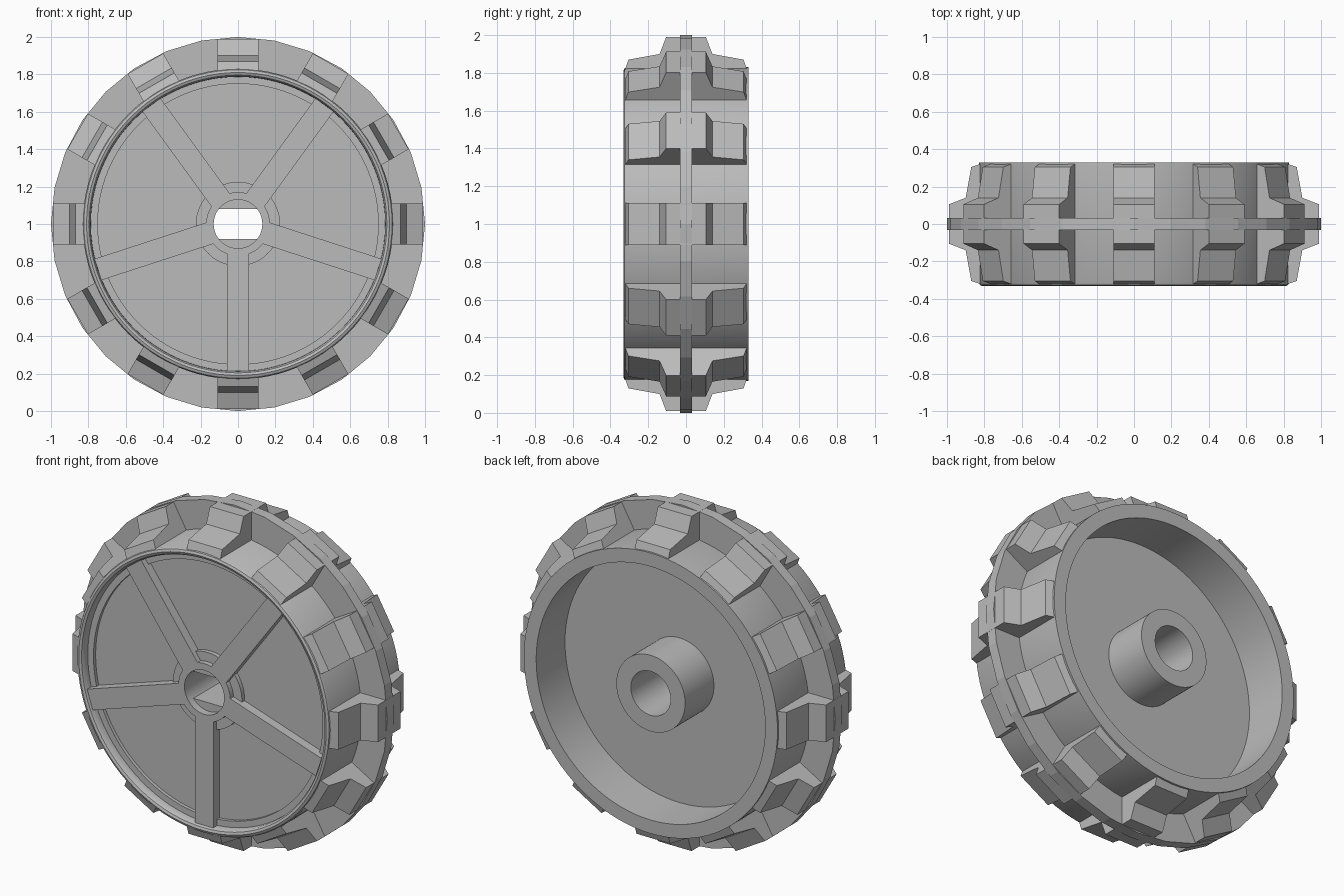
import bpy, bmesh, math
from mathutils import Matrix, Vector

cube = bpy.data.objects.get("Cube")
if cube:
    bpy.data.objects.remove(cube)

GREY = (0.5, 0.5, 0.5, 1)
mat = bpy.data.materials.new("plain_grey")
mat.use_nodes = True
mat.diffuse_color = GREY
mat.node_tree.nodes["Principled BSDF"].inputs["Base Color"].default_value = GREY
CENTRE = Vector((0, 0, 1))


def finish(name, bm, smooth=False):
    bmesh.ops.recalc_face_normals(bm, faces=bm.faces)
    bmesh.ops.translate(bm, verts=bm.verts, vec=CENTRE)
    mesh = bpy.data.meshes.new(name)
    bm.to_mesh(mesh)
    bm.free()
    mesh.materials.append(mat)
    obj = bpy.data.objects.new(name, mesh)
    bpy.context.collection.objects.link(obj)
    if smooth:
        bpy.ops.object.select_all(action='DESELECT')
        obj.select_set(True)
        bpy.context.view_layer.objects.active = obj
        bpy.ops.object.shade_smooth_by_angle(angle=math.radians(35))
    return obj


def lathe(name, profile, sides, smooth):
    """Turn a closed (radius, y) profile around the axle."""
    bm = bmesh.new()
    rings = []
    for i in range(sides):
        a = math.tau * i / sides
        rings.append([bm.verts.new((r * math.sin(a), y, r * math.cos(a))) for r, y in profile])
    n = len(profile)
    for i in range(sides):
        a, b = rings[i], rings[(i + 1) % sides]
        for j in range(n):
            k = (j + 1) % n
            bm.faces.new((a[j], a[k], b[k], b[j]))
    return finish(name, bm, smooth)


def prism(bm, outline, offset, angle=0):
    """Extrude a planar outline along offset, then rotate it about the axle."""
    rot = Matrix.Rotation(angle, 3, 'Y')
    a = [bm.verts.new(rot @ Vector(p)) for p in outline]
    b = [bm.verts.new(rot @ (Vector(p) + Vector(offset))) for p in outline]
    bm.faces.new(a)
    bm.faces.new(b[::-1])
    for i in range(len(a)):
        k = (i + 1) % len(a)
        bm.faces.new((a[i], b[i], b[k], a[k]))


# Wheel body: drum, rounded front lip, recessed web, hub and rear cavity
bore, collar, boss = 0.13, 0.17, 0.225
lathe("wheel_body", [
    (0.83, 0.33), (0.83, -0.315), (0.824, -0.326), (0.81, -0.332),
    (0.796, -0.326), (0.788, -0.312), (0.787, -0.28), (0.75, -0.28),
    (0.75, -0.26), (boss, -0.26), (boss, -0.285), (collar, -0.285),
    (collar, -0.315), (bore, -0.315), (bore, 0.33), (boss, 0.33),
    (boss, 0.06), (0.75, 0.06), (0.75, 0.33)], 96, True)

# Central tread ridge
lathe("centre_ridge", [(1, -0.032), (1, 0.032), (0.82, 0.032), (0.82, -0.032)], 32, False)

# Twelve stepped tread lugs, symmetric across the ridge
half = [(0.105, 0.99), (0.14, 0.9), (0.305, 0.87), (0.325, 0.81)]
outline = [(-0.11, y, r) for y, r in half] + [(-0.11, -y, r) for y, r in reversed(half)]
bm = bmesh.new()
for i in range(12):
    prism(bm, outline, (0.22, 0, 0), math.tau * i / 12)
finish("tread_lugs", bm)

# Five spokes, the first pointing down
bm = bmesh.new()
w = 0.06
for i in range(5):
    prism(bm, [(-w, -0.315, 0.158), (w, -0.315, 0.158), (w, -0.315, 0.787), (-w, -0.315, 0.787)],
          (0, 0.06, 0), math.pi + math.tau * i / 5)
finish("spokes", bm)

# Two flats inside the axle bore
bm = bmesh.new()
flat, reach = 0.08, 0.135
limit = math.acos(flat / reach)
arc = [limit * (2 * i / 12 - 1) for i in range(13)]
for turn in (0, math.pi):
    prism(bm, [(reach * math.sin(a), -0.27, reach * math.cos(a)) for a in arc], (0, 0.3, 0), turn)
finish("axle_flats", bm)
